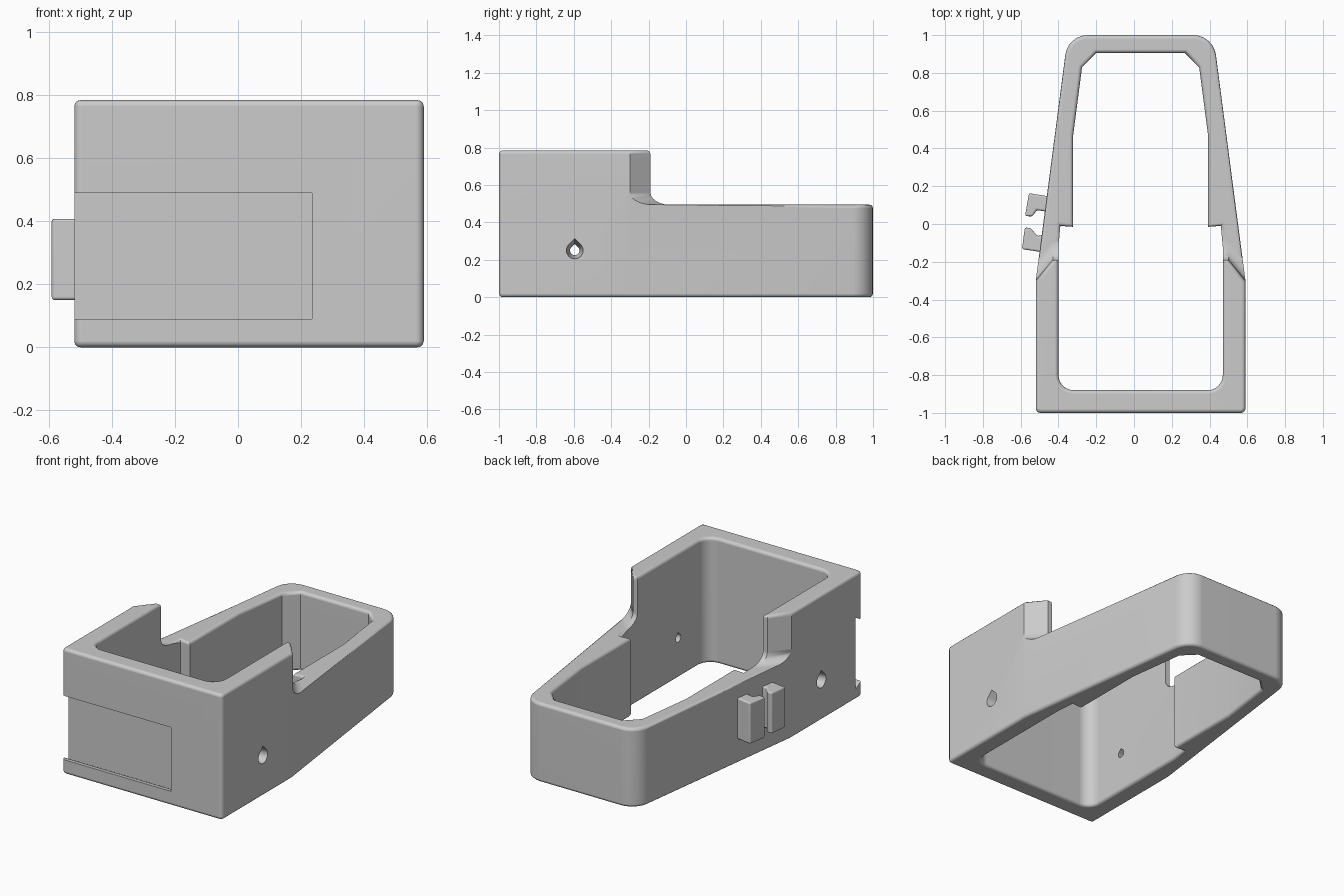
import bpy, bmesh, math
from mathutils import Vector

cube = bpy.data.objects.get("Cube")
if cube:
    bpy.data.objects.remove(cube, do_unlink=True)

CENTRE = 0.035            # mirror plane of the housing
LOW, TALL = 0.495, 0.785  # heights of the rear and front rims

grey = bpy.data.materials.new("light grey")
grey.use_nodes = True
colour = (0.6, 0.6, 0.6, 1)
grey.diffuse_color = colour
for node in grey.node_tree.nodes:
    if node.type == 'BSDF_PRINCIPLED':
        node.inputs["Base Color"].default_value = colour


def loft(name, rings):
    """Closed solid through matching rings of 3D points."""
    bm = bmesh.new()
    loops = [[bm.verts.new(p) for p in ring] for ring in rings]
    n = len(loops[0])
    for a, b in zip(loops, loops[1:]):
        for i in range(n):
            j = (i + 1) % n
            bm.faces.new((a[i], a[j], b[j], b[i]))
    bm.faces.new(loops[0][::-1])
    bm.faces.new(loops[-1])
    bmesh.ops.recalc_face_normals(bm, faces=bm.faces)
    mesh = bpy.data.meshes.new(name)
    bm.to_mesh(mesh)
    bm.free()
    mesh.materials.append(grey)
    obj = bpy.data.objects.new(name, mesh)
    bpy.context.collection.objects.link(obj)
    return obj


def prism(name, outline, z0, z1):
    return loft(name, [[(x, y, z) for x, y in outline] for z in (z0, z1)])


def mirrored_outline(half, steps=6):
    """Mirror (half width, y, corner radius) points and round the corners."""
    pts = [(CENTRE + w, y, r) for w, y, r in half]
    pts += [(CENTRE - w, y, r) for w, y, r in reversed(half)]
    out = []
    for i, (x, y, r) in enumerate(pts):
        p = Vector((x, y))
        if r == 0:
            out.append(p)
            continue
        a = (Vector(pts[i - 1][:2]) - p).normalized()
        b = (Vector(pts[(i + 1) % len(pts)][:2]) - p).normalized()
        half_angle = a.angle(b) / 2
        c = p + (a + b).normalized() * r / math.sin(half_angle)
        t = r / math.tan(half_angle)
        start = (p + a * t - c).normalized()
        end = (p + b * t - c).normalized()
        out += [c + start.slerp(end, k / steps) * r for k in range(steps + 1)]
    return out


def carve(body, cutter):
    """Subtract the cutter from the body and discard it."""
    cutter.hide_render = True
    mod = body.modifiers.new("cut", 'BOOLEAN')
    mod.operation = 'DIFFERENCE'
    mod.solver = 'EXACT'
    mod.object = cutter
    graph = bpy.context.evaluated_depsgraph_get()
    graph.update()
    mesh = bpy.data.meshes.new_from_object(body.evaluated_get(graph))
    body.modifiers.clear()
    body.data = mesh
    bpy.data.objects.remove(cutter, do_unlink=True)


def finish(obj):
    obj.data.polygons.foreach_set("use_smooth", [True] * len(obj.data.polygons))
    obj.data.set_sharp_from_angle(angle=math.radians(35))
    obj.modifiers.new("normals", 'WEIGHTED_NORMAL').keep_sharp = True


# Housing: tapered outer block
outer = mirrored_outline([(0.555, -1, 0.025), (0.555, -0.3, 0), (0.385, 1, 0.12)])
housing = prism("housing", outer, 0, TALL)

# Lower the rear, leaving a chamfered and filleted shoulder
rings = []
levels = [k / 6 for k in range(7)]
for z, shift in [(LOW + 0.065 * (1 - math.cos(t * math.pi / 2)),
                  0.1 * (1 - math.sin(t * math.pi / 2))) for t in levels] + [(1, 0)]:
    half = [(0.865, -0.68 + shift), (0.465, -0.19 + shift)]
    plan = [(CENTRE + w, y) for w, y in half]
    plan += [(CENTRE - w, y) for w, y in reversed(half)]
    plan += [(-1, 1.2), (1.1, 1.2)]
    rings.append([(x, y, z) for x, y in plan])
carve(housing, loft("rear_cutter", rings))

# Open the middle, with a step in each side wall and cut rear corners
inner = mirrored_outline([(0.435, -0.88, 0.08), (0.435, -0.12, 0), (0.425, -0.01, 0),
                          (0.357, -0.015, 0), (0.357, 0.47, 0), (0.31, 0.83, 0),
                          (0.235, 0.905, 0)])
carve(housing, prism("inner_cutter", inner, -0.2, 1))

# Round the rims
bm = bmesh.new()
bm.from_mesh(housing.data)
bmesh.ops.remove_doubles(bm, verts=bm.verts, dist=0.0002)
rims = [e for e in bm.edges
        if len(e.link_faces) == 2 and e.calc_face_angle(0) > math.radians(50)
        and any(all(abs(v.co.z - h) < 0.001 for v in e.verts) for h in (0, LOW, TALL))]
bmesh.ops.bevel(bm, geom=rims, offset=0.02, offset_type='OFFSET', segments=3,
                profile=0.5, affect='EDGES', clamp_overlap=False)
bm.to_mesh(housing.data)
bm.free()

# Undercut slide recess in the front, open at the right end
slot = [(-1.05, 0.09), (-0.975, 0.09), (-0.93, 0.065),
        (-0.93, 0.515), (-0.975, 0.49), (-1.05, 0.49)]
carve(housing, loft("recess_cutter", [[(x, y, z) for y, z in slot] for x in (-0.7, 0.235)]))

# Tapered teardrop holes through both side walls
drop = [(math.cos(a), math.sin(a)) for a in
        [math.radians(135 + 270 * k / 18) for k in range(19)]] + [(0, math.sqrt(2))]
for side in (-1, 1):
    carve(housing, loft("hole_cutter", [
        [(CENTRE + side * w, -0.595 + r * y, 0.25 + r * z) for y, z in drop]
        for w, r in ((0.6, 0.0525), (0.4, 0.019))]))
finish(housing)

# Two-jaw cable clip on the right wall
jaws = {
    "clip_rear_jaw": [(-0.43, 0.143), (-0.556, 0.163), (-0.577, 0.042),
                      (-0.537, 0.04), (-0.515, 0.074), (-0.43, 0.06)],
    "clip_front_jaw": [(-0.46, -0.153), (-0.593, -0.133), (-0.578, -0.018),
                       (-0.547, -0.022), (-0.51, -0.065), (-0.46, -0.05)],
}
for name, outline in jaws.items():
    jaw = prism(name, outline, 0.15, 0.408)
    bevel = jaw.modifiers.new("round", 'BEVEL')
    bevel.width = 0.01
    bevel.segments = 3
    finish(jaw)
